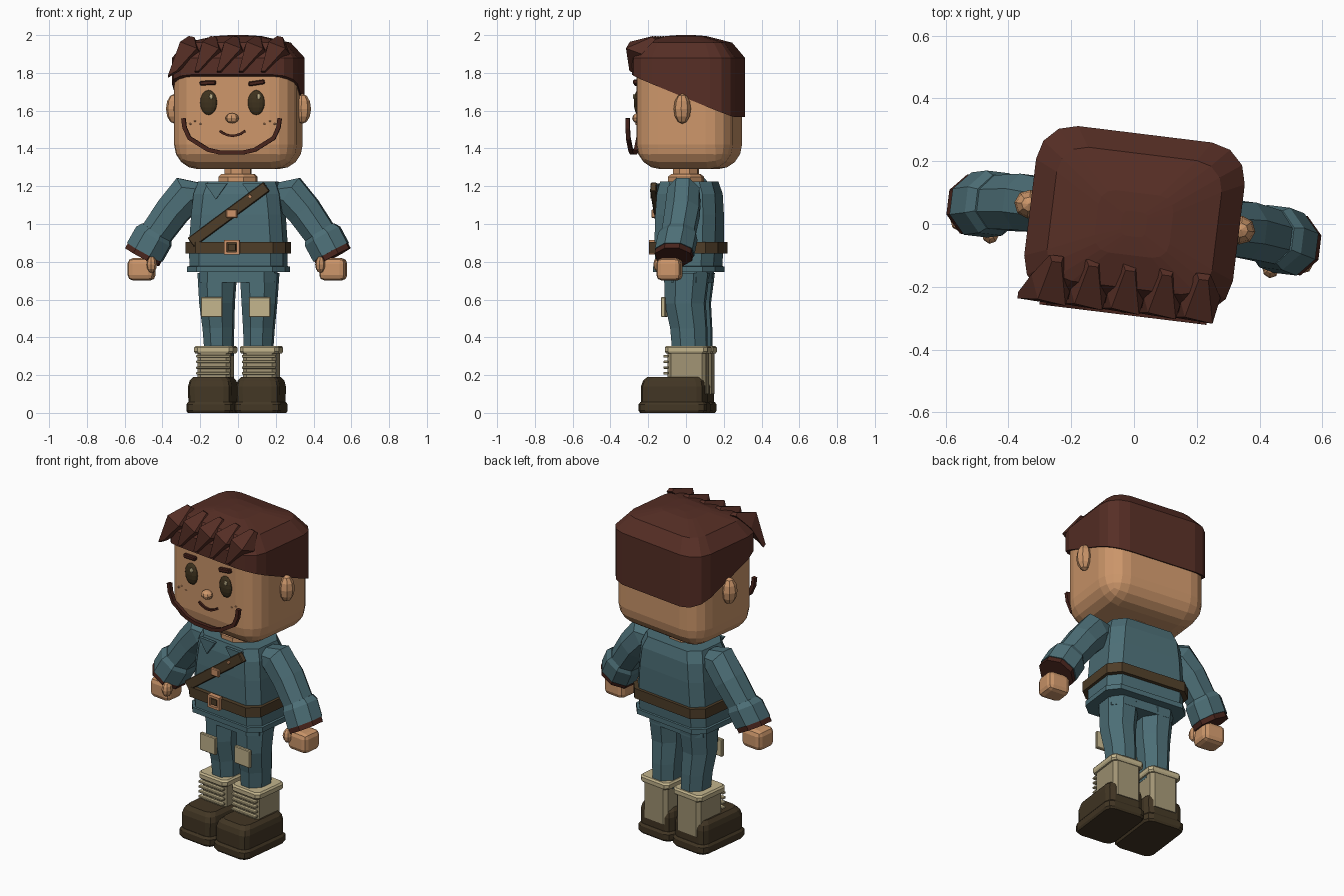
import bpy, bmesh, math
from mathutils import Vector, Matrix, Euler

TURN = Matrix.Rotation(math.radians(-7), 4, 'Z')   # whole figure is turned slightly


def material(name, r, g, b):
    lin = lambda c: ((c / 255 + 0.055) / 1.055) ** 2.4
    m = bpy.data.materials.new(name)
    m.diffuse_color = (lin(r), lin(g), lin(b), 1)
    return m


SKIN = material("skin", 204, 150, 106)
TEAL = material("teal cloth", 76, 110, 118)
HAIR = material("brown hair", 86, 46, 37)
DARK = material("dark red brown", 72, 36, 28)
SHOE = material("shoe leather", 66, 54, 36)
CREAM = material("cream cloth", 194, 180, 140)
TAN = material("boot tan", 160, 147, 115)
BELT = material("belt leather", 78, 61, 40)
EYE = material("eye brown", 62, 50, 30)
COPPER = material("copper", 204, 146, 104)


def finish(name, bm, mat):
    bmesh.ops.recalc_face_normals(bm, faces=bm.faces)
    bm.transform(TURN)
    me = bpy.data.meshes.new(name)
    bm.to_mesh(me)
    bm.free()
    me.materials.append(mat)
    o = bpy.data.objects.new(name, me)
    bpy.context.collection.objects.link(o)
    return o


def box(name, loc, size, mat, bevel=0.0, seg=1, rot=(0, 0, 0)):
    bm = bmesh.new()
    bmesh.ops.create_cube(bm, size=1)
    bm.transform(Matrix.Diagonal((*size, 1)))
    if bevel:
        bmesh.ops.bevel(bm, geom=bm.edges[:], offset=bevel, segments=seg,
                        profile=0.5, affect='EDGES')
    bm.transform(Matrix.Translation(loc) @ Euler(rot).to_matrix().to_4x4())
    return finish(name, bm, mat)


def ball(name, loc, radii, mat, u=10, v=8):
    bm = bmesh.new()
    bmesh.ops.create_uvsphere(bm, u_segments=u, v_segments=v, radius=1)
    bm.transform(Matrix.Translation(loc) @ Matrix.Diagonal((*radii, 1)))
    return finish(name, bm, mat)


def loft(name, rings, mat):
    bm = bmesh.new()
    vs = [[bm.verts.new(p) for p in r] for r in rings]
    n = len(vs[0])
    for a, b in zip(vs, vs[1:]):
        for i in range(n):
            j = (i + 1) % n
            bm.faces.new((a[i], a[j], b[j], b[i]))
    bm.faces.new(vs[0])
    bm.faces.new(vs[-1])
    return finish(name, bm, mat)


def rect_ring(hx, y0, y1, z, r, n=1, cx=0.0):
    """Horizontal rectangle with rounded (or chamfered) corners; z may depend on y."""
    cy, hy = (y0 + y1) / 2, (y1 - y0) / 2
    pts = []
    for q, (sx, sy) in enumerate(((1, 1), (-1, 1), (-1, -1), (1, -1))):
        for k in range(n + 1):
            a = math.pi / 2 * (q + k / n)
            x = cx + sx * (hx - r) + r * math.cos(a)
            y = cy + sy * (hy - r) + r * math.sin(a)
            pts.append((x, y, z(y) if callable(z) else z))
    return pts


def limb(name, path, mat, n=8):
    """Loft along a path in x and z: entries are (x, y, z, half width, half depth)."""
    rings, k = [], 1 / math.cos(math.pi / n)
    for i, (x, y, z, a, b) in enumerate(path):
        p, q = path[max(i - 1, 0)], path[min(i + 1, len(path) - 1)]
        d = Vector((q[0] - p[0], 0, q[2] - p[2])).normalized()
        s = Vector((d.z, 0, -d.x))
        ring = []
        for j in range(n):
            t = 2 * math.pi * (j + 0.5) / n
            ring.append(Vector((x, y, z)) + s * a * k * math.cos(t)
                        + Vector((0, b * k * math.sin(t), 0)))
        rings.append(ring)
    return loft(name, rings, mat)


# head, neck
box("head", (0, 0.017, 1.6), (0.655, 0.515, 0.62), SKIN, 0.13, 4)
limb("neck", [(0, 0, 1.2, 0.07, 0.065), (0, 0, 1.32, 0.07, 0.065)], SKIN)
limb("neck_ring", [(0, 0, 1.2, 0.1, 0.09), (0, 0, 1.25, 0.1, 0.09),
                   (0, 0, 1.265, 0.085, 0.075)], SKIN)

# hair cap: slanted lower rim, domed top
rim = lambda y: 1.79 - 0.41 * (y + 0.26)
loft("hair_cap", [rect_ring(0.335, -0.262, 0.288, rim, 0.12, 3),
                  rect_ring(0.335, -0.262, 0.288, 1.88, 0.12, 3),
                  rect_ring(0.265, -0.205, 0.225, 1.96, 0.09, 3),
                  rect_ring(0.12, -0.1, 0.1, 1.995, 0.05, 3),
                  rect_ring(0.04, -0.04, 0.04, 2.0, 0.02, 3)], HAIR)

# fringe locks, each a tapering wedge leaning to one side
for i in range(5):
    x = -0.245 + 0.118 * i
    big = 0.025 if i == 0 else 0
    loft("fringe_lock", [
        [(x - 0.01, -0.13, 1.985), (x + 0.035, -0.13, 1.975),
         (x + 0.03, -0.15, 1.99), (x, -0.15, 1.995)],
        [(x - 0.06, -0.2, 1.90), (x + 0.075, -0.2, 1.90),
         (x + 0.06, -0.285, 1.93), (x - 0.03, -0.275, 1.965)],
        [(x - 0.07 - big, -0.26, 1.80 - big), (x - 0.05, -0.26, 1.80),
         (x - 0.05, -0.28, 1.81), (x - 0.07 - big, -0.28, 1.81 - big)]], HAIR)

# face
ball("nose", (0, -0.255, 1.56), (0.036, 0.032, 0.027), SKIN, 8, 6)
limb("mouth", [(x, -0.246, 1.467 + 5.5 * x * x, 0.006, 0.006)
               for x in (-0.068, -0.045, -0.02, 0, 0.02, 0.045, 0.068)], DARK, 4)
jaw = [(0.257, 1.56), (0.25, 1.51), (0.225, 1.455), (0.125, 1.393), (0.06, 1.378)]
limb("beard", [(sx * x, -0.28, z, 0.011, 0.011) for sx, row in
               ((-1, jaw), (1, jaw[::-1])) for x, z in row], DARK, 4)
for s in (-1, 1):
    ball("ear", (s * 0.34, 0.022, 1.61), (0.047, 0.046, 0.08), SKIN, 8, 6)
    ball("eye", (s * 0.127, -0.24, 1.643), (0.046, 0.022, 0.066), EYE, 14, 8)
    ball("eye_glint", (s * 0.127 + 0.016, -0.26, 1.675), (0.011, 0.006, 0.014), CREAM, 8, 6)
    box("eyebrow", (s * 0.13, -0.25, 1.747), (0.085, 0.025, 0.024), DARK, 0.005,
        rot=(0, -0.15 if s > 0 else -0.04, 0))
    for dx, dz in ((0.17, 1.53), (0.2, 1.545), (0.225, 1.53)):
        ball("freckle", (s * dx, -0.237, dz), (0.007, 0.008, 0.005), COPPER, 6, 4)

# tunic with flared hem
loft("tunic", [rect_ring(hx, y0, y1, z, 0.06) for hx, y0, y1, z in (
    (0.262, -0.15, 0.18, 0.745), (0.262, -0.15, 0.18, 0.775),
    (0.25, -0.14, 0.17, 0.777), (0.25, -0.145, 0.178, 0.9),
    (0.24, -0.142, 0.18, 1.05), (0.228, -0.135, 0.175, 1.16),
    (0.205, -0.12, 0.155, 1.225))], TEAL)
loft("hips", [rect_ring(0.2, -0.1, 0.13, z, 0.05) for z in (0.69, 0.76)], TEAL)
for s in (-1, 1):
    loft("collar_flap", [[(s * 0.16, y, 1.215), (s * 0.04, y, 1.215),
                          (s * 0.1, y, 1.13)] for y in (-0.148, -0.13)], TEAL)

# belt, buckle and shoulder strap
loft("belt", [rect_ring(0.267, -0.17, 0.196, z, 0.06) for z in (0.845, 0.905)], BELT)
for dx, dz, w, h in ((-0.034, 0, 0.015, 0.075), (0.034, 0, 0.015, 0.075),
                     (0, 0.031, 0.083, 0.014), (0, -0.031, 0.083, 0.014)):
    box("belt_buckle", (-0.01 + dx, -0.178, 0.877 + dz), (w, 0.03, h), COPPER)
box("buckle_center", (-0.01, -0.176, 0.877), (0.04, 0.024, 0.035), BELT)
slope = -math.atan2(0.29, 0.395)
box("chest_strap", (-0.03, -0.153, 1.05), (0.5, 0.032, 0.058), BELT, 0.004, rot=(0, slope, 0))
box("strap_buckle", (-0.012, -0.172, 1.055), (0.058, 0.02, 0.046), COPPER, 0.004)
box("strap_stud", (0.085, -0.17, 1.145), (0.016, 0.016, 0.016), COPPER, rot=(0, 0.78, 0))

for s in (-1, 1):
    # arms and hands
    limb("sleeve", [(s * 0.215, 0.02, 1.16, 0.06, 0.07), (s * 0.27, 0.022, 1.16, 0.1, 0.085),
                    (s * 0.35, 0.025, 1.07, 0.09, 0.09),
                    (s * 0.45, 0.012, 0.93, 0.083, 0.085)], TEAL)
    limb("cuff", [(s * 0.435, 0.015, 0.96, 0.085, 0.085), (s * 0.45, 0.012, 0.935, 0.103, 0.1),
                  (s * 0.497, 0.0, 0.85, 0.103, 0.1)], TEAL)
    limb("cuff_trim", [(s * 0.492, 0, 0.86, 0.098, 0.095),
                       (s * 0.511, -0.003, 0.825, 0.098, 0.095)], DARK)
    box("hand", (s * 0.511, -0.025, 0.76), (0.14, 0.13, 0.118), SKIN, 0.028, 2)
    ball("thumb", (s * 0.45, -0.085, 0.785), (0.028, 0.034, 0.044), SKIN, 8, 6)

    # trouser legs with knee patches
    limb("leg", [(s * x, y, z, a, b) for x, y, z, a, b in (
        (0.105, 0.035, 0.3, 0.072, 0.09), (0.108, 0.028, 0.45, 0.08, 0.095),
        (0.113, 0.01, 0.58, 0.09, 0.105), (0.113, 0.02, 0.74, 0.1, 0.115))], TEAL)
    box("knee_patch", (s * 0.128, -0.1, 0.56), (0.115, 0.022, 0.105), CREAM, 0.004)

    # boots: shaft, rim, lacing bars, shoe and sole
    loft("boot_shaft", [rect_ring(0.088, -0.075, 0.13, z, 0.02, 1, s * 0.122)
                        for z in (0.1, 0.335)], TAN)
    loft("boot_rim", [rect_ring(0.104 - d, -0.088 + d, 0.14 - d, z, 0.02, 1, s * 0.122)
                      for d, z in ((0.006, 0.315), (0, 0.325), (0, 0.345), (0.008, 0.355))], CREAM)
    for z in (0.21, 0.24, 0.27, 0.3):
        box("lace_bar", (s * 0.122, -0.082, z), (0.18, 0.026, 0.013), CREAM, 0.003)
    loft("shoe", [rect_ring(hx, y0, y1, z, 0.04, 2, s * 0.128) for hx, y0, y1, z in (
        (0.115, -0.215, 0.125, 0.03), (0.117, -0.215, 0.125, 0.14),
        (0.11, -0.205, 0.12, 0.17), (0.092, -0.185, 0.105, 0.19))], SHOE)
    loft("sole", [rect_ring(hx, y0, y1, z, 0.04, 2, s * 0.128) for hx, y0, y1, z in (
        (0.118, -0.22, 0.13, 0.0), (0.125, -0.227, 0.137, 0.012),
        (0.125, -0.227, 0.137, 0.045), (0.116, -0.218, 0.128, 0.058))], SHOE)
